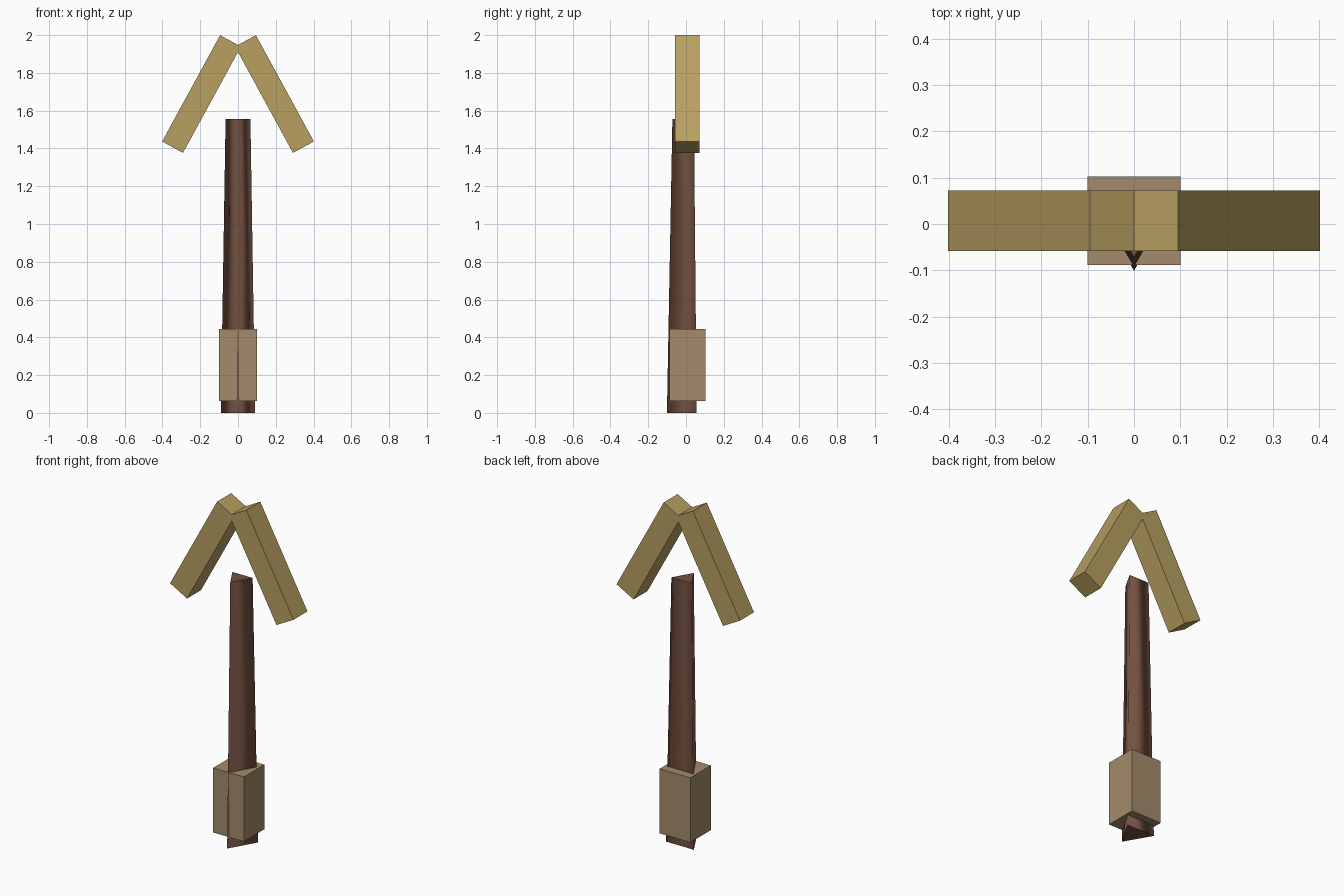
import bpy, math

if "Cube" in bpy.data.objects:
    bpy.data.objects.remove(bpy.data.objects["Cube"])


def material(name, rgb):
    m = bpy.data.materials.new(name)
    m.diffuse_color = (*rgb, 1)
    m.use_nodes = True
    m.node_tree.nodes["Principled BSDF"].inputs["Base Color"].default_value = m.diffuse_color
    return m


def box(name, size, loc, mat, tilt=0.0):
    bpy.ops.mesh.primitive_cube_add(size=1, location=loc)
    o = bpy.context.object
    o.name = name
    o.scale = size
    bpy.ops.object.transform_apply(location=False, rotation=False, scale=True)
    o.rotation_euler = (0, tilt, 0)
    o.data.materials.append(mat)
    return o


bark = material("dark_wood", (0.17, 0.08, 0.05))
grip_mat = material("tan_wrap", (0.37, 0.26, 0.145))
beam_mat = material("pale_wood", (0.48, 0.35, 0.12))

# three-sided tapered pole, one edge pointing forward
height = 1.555
bpy.ops.mesh.primitive_cone_add(vertices=3, radius1=0.105, radius2=0.076, depth=height,
                                location=(0, 0.004, height / 2), rotation=(0, 0, math.pi))
pole = bpy.context.object
pole.name = "pole"
pole.data.materials.append(bark)
# smooth sides, flat caps
for p in pole.data.polygons:
    p.use_smooth = abs(p.normal.z) < 0.5

# block around the base of the pole
box("base_block", (0.2, 0.19, 0.38), (0, 0.007, 0.253), grip_mat)

# pair of leaning beams crossing at the top
for side, label in ((-1, "left"), (1, "right")):
    box("top_beam_" + label, (0.126, 0.13, 0.641), (side * 0.193, 0.007, 1.688),
        beam_mat, -side * math.radians(28.6))
